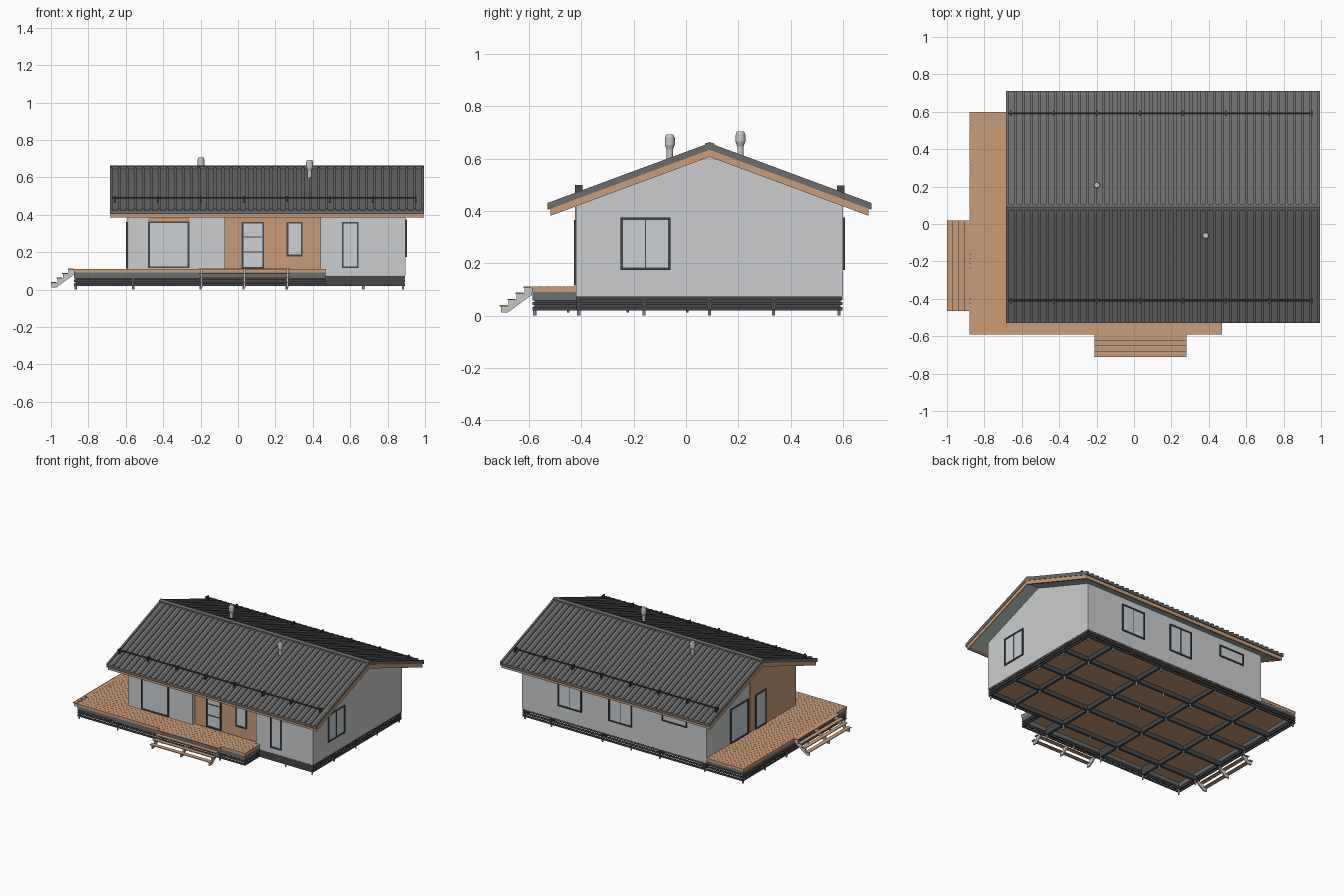
import bpy, bmesh, math
from mathutils import Matrix, Vector

if "Cube" in bpy.data.objects:
    bpy.data.objects.remove(bpy.data.objects["Cube"])


def mat(name, r, g, b):
    m = bpy.data.materials.new(name)
    m.diffuse_color = (r, g, b, 1)
    m.use_nodes = True
    m.node_tree.nodes["Principled BSDF"].inputs["Base Color"].default_value = m.diffuse_color
    return m


WALL = mat("wall_light_grey", .60, .61, .62)
WOOD = mat("warm_wood", .60, .335, .185)
ROOF = mat("roof_grey", .15, .15, .15)
DARK = mat("dark_frame", .06, .063, .066)
SLATE = mat("slate_skirt", .15, .16, .155)
SOFFIT = mat("soffit_pale_green", .51, .60, .54)
GLASS = mat("glass_pale", .60, .64, .67)
STEEL = mat("galvanised_steel", .58, .58, .58)


class Part:
    """Collects simple solids into one named object."""

    def __init__(self, name, material):
        self.name, self.material, self.bm = name, material, bmesh.new()

    def box(self, x0, x1, y0, y1, z0, z1):
        size = Matrix.Diagonal((x1 - x0, y1 - y0, z1 - z0, 1))
        mid = Matrix.Translation(((x0 + x1) / 2, (y0 + y1) / 2, (z0 + z1) / 2))
        bmesh.ops.create_cube(self.bm, size=1, matrix=mid @ size)

    def prism(self, pts, a, b, axis="x"):
        """Profile of (u, z) points extruded along x (u = y) or along y (u = x)."""
        def place(t):
            return [self.bm.verts.new((t, u, z) if axis == "x" else (u, t, z)) for u, z in pts]
        lo, hi = place(a), place(b)
        n = len(pts)
        self.bm.faces.new(lo)
        self.bm.faces.new(hi[::-1])
        for i in range(n):
            j = (i + 1) % n
            self.bm.faces.new((lo[j], lo[i], hi[i], hi[j]))

    def rod(self, start, end, r0, r1=None, sides=12):
        a, b = Vector(start), Vector(end)
        rot = (b - a).to_track_quat("Z", "Y").to_matrix().to_4x4()
        bmesh.ops.create_cone(self.bm, cap_ends=True, segments=sides, radius1=r0,
                              radius2=r0 if r1 is None else r1, depth=(b - a).length,
                              matrix=Matrix.Translation((a + b) / 2) @ rot)

    def done(self, smooth=False):
        bmesh.ops.recalc_face_normals(self.bm, faces=self.bm.faces)
        me = bpy.data.meshes.new(self.name)
        self.bm.to_mesh(me)
        self.bm.free()
        me.materials.append(self.material)
        ob = bpy.data.objects.new(self.name, me)
        bpy.context.collection.objects.link(ob)
        if smooth:
            bpy.context.view_layer.objects.active = ob
            ob.select_set(True)
            bpy.ops.object.shade_smooth_by_angle(angle=math.radians(40))
            ob.select_set(False)


RIDGE, SLOPE = .09, .37


def under(y, top=.612):
    return top - SLOPE * abs(y - RIDGE)


def chevron(half, top, thick):
    """Gable-shaped band with vertical thickness."""
    d = SLOPE * half
    return [(RIDGE - half, top - d), (RIDGE, top), (RIDGE + half, top - d),
            (RIDGE + half, top - d - thick), (RIDGE, top - thick), (RIDGE - half, top - d - thick)]


# Walls: gabled body plus two front blocks either side of the shallow entrance recess
p = Part("house_walls", WALL)
p.prism([(-.385, .075), (.6, .075), (.6, under(.6)), (RIDGE, under(RIDGE)), (-.385, under(-.385))], -.585, .895)
for x0, x1 in ((-.585, -.07), (.44, .895)):
    p.prism([(-.42, .075), (-.38, .075), (-.38, under(-.38)), (-.42, under(-.42))], x0, x1)
p.done()

# Wood cladding: recess, strip over the terrace door, left gable
p = Part("wood_cladding", WOOD)
p.box(-.07, .44, -.39, -.38, .08, .43)
p.box(-.48, -.26, -.424, -.415, .365, .415)
p.prism([(-.42, .09), (.11, .09), (.11, under(.11)), (RIDGE, under(RIDGE)), (-.42, under(-.42))], -.59, -.58)
p.done()

# Windows and doors
frames, panes = Part("window_frames", DARK), Part("window_glass", GLASS)


def window(side, pos, a0, a1, z0, z1, uprights=(), rails=()):
    """side: unit outward direction along x or y; pos: wall plane."""
    axis, sign = side

    def put(part, u0, u1, w0, w1, depth):
        lo, hi = sorted((pos - sign * .004, pos + sign * depth))
        if axis == "y":
            part.box(u0, u1, lo, hi, w0, w1)
        else:
            part.box(lo, hi, u0, u1, w0, w1)
    t = .009
    put(panes, a0 + .002, a1 - .002, z0 + .002, z1 - .002, .003)
    for u in (a0, a1 - t):
        put(frames, u, u + t, z0, z1, .008)
    for w in (z0, z1 - t):
        put(frames, a0 + t, a1 - t, w, w + t, .008)
    for u in uprights:
        put(frames, u - .002, u + .002, z0 + t, z1 - t, .006)
    for w in rails:
        put(frames, a0 + t, a1 - t, w - .003, w + .003, .006)


FRONT, BACK, LEFT, RIGHT = ("y", -1), ("y", 1), ("x", -1), ("x", 1)
window(FRONT, -.42, -.48, -.26, .115, .365)
window(FRONT, -.39, .02, .14, .112, .362, (), (.2, .28))
window(FRONT, -.39, .26, .345, .178, .362)
window(FRONT, -.42, .555, .645, .115, .362)
window(RIGHT, .895, -.25, -.06, .175, .375, (-.155,))
window(BACK, .6, .415, .605, .175, .375, (.51,))
window(BACK, .6, .012, .198, .175, .375, (.105,))
window(BACK, .6, -.43, -.23, .29, .375)
window(LEFT, -.585, .125, .33, .112, .362)
window(LEFT, -.59, -.07, .05, .112, .362)
frames.done()
panes.done()

# Roof: soffit, wooden barge boards and eave boards, metal sheet with ribs
X0, X1 = -.685, .995
p = Part("soffit", SOFFIT)
p.prism(chevron(.60, .634, .02), X0 + .006, X1 - .006)
p.done()
p = Part("roof_edge_boards", WOOD)
for x in (X0 + .003, X1 - .015):
    p.prism(chevron(.608, .636, .029), x, x + .012)
for y in (RIDGE - .608, RIDGE + .596):
    p.box(X0 + .006, X1 - .006, y, y + .012, .384, .412)
p.done()
p = Part("metal_roof", ROOF)
p.prism(chevron(.62, .651, .017), X0, X1)
n = 40
for i in range(n):
    x = X0 + i * (X1 - X0 - .014) / (n - 1)
    p.prism(chevron(.62, .66, .012), x, x + .014)
p.prism(chevron(.018, .664, .012), X0, X1)
p.done()

# Snow guards along both eaves
p = Part("snow_guards", DARK)
for y in (-.41, .592):
    z = under(y, .676)
    p.rod((X0 + .01, y, z), (.955, y, z), .005, sides=8)
    for i in range(8):
        x = -.66 + i * .23
        p.box(x - .004, x + .004, y - .014, y + .014, z - .026, z + .008)
p.done()

# Roof vents
p = Part("roof_vents", STEEL)
for x, y, top in ((.383, -.062, .693), (-.198, .208, .705)):
    p.rod((x, y, .585), (x, y, top - .05), .012)
    p.rod((x, y, top - .058), (x, y, top - .04), .012, .019)
    p.rod((x, y, top - .04), (x, y, top - .012), .019)
    p.rod((x, y, top - .012), (x, y, top), .018, .014)
p.done(True)

# Floor and terrace deck with boards
p = Part("house_floor", WOOD)
p.box(-.585, .893, -.418, .598, .06, .078)
p.done()
p = Part("terrace_deck", WOOD)
p.box(-.878, -.58, -.588, .598, .09, .106)
p.box(-.58, .468, -.588, -.38, .09, .106)
w = .0238
for i in range(50):
    y = -.59 + i * w
    p.box(-.88, .47 if y < -.4 else -.585, y, y + w - .001, .105, .111)
p.done()

# Solid skirt boards under the deck edge
p = Part("deck_skirt", SLATE)
p.box(-.877, .467, -.587, -.579, .058, .106)
p.box(-.877, -.869, -.587, .597, .058, .106)
p.box(.459, .467, -.587, -.415, .058, .106)
p.box(-.877, -.585, .589, .597, .058, .106)
p.done()

# Horizontal slats round the base, and floor beams
p = Part("base_slats", DARK)
ring = [(-.873, -.583), (.463, -.583), (.463, -.415), (.89, -.415), (.89, .595), (-.873, .595)]
for (xa, ya), (xb, yb) in zip(ring, ring[1:] + ring[:1]):
    for z in (.02, .04, .06):
        p.box(min(xa, xb) - .004, max(xa, xb) + .004, min(ya, yb) - .004, max(ya, yb) + .004, z, z + .013)
p.done()
beam_x, beam_y = (-.56, -.2, .26, .67), (-.41, -.16, .09, .335)
p = Part("floor_beams", DARK)
for y in beam_y:
    p.box(-.87, .89, y - .009, y + .009, .03, .062)
for x in beam_x:
    p.box(x - .009, x + .009, -.58 if x < .4 else -.41, .59, .03, .062)
for x in (-.56, -.2, .26):
    p.box(x - .008, x + .008, -.58, -.4, .06, .092)
p.done()

# Ground piles
p = Part("ground_piles", STEEL)
for x in (-.868,) + beam_x + (.03, .882):
    for y in (-.578,) + beam_y + (.585,):
        if not (x > .4 and y < -.5):
            p.rod((x, y, 0), (x, y, .035), .006, sides=8)
p.done()

# Stairs: sawtooth stringers and four treads, front and left
stringers, treads = Part("stair_stringers", STEEL), Part("stair_treads", WOOD)


def stairs(outer, a0, a1, axis):
    run, z0, rise = .03, .036, .0235
    saw = [(outer + .004, .012)]
    for i in range(4):
        z = z0 + i * rise
        saw += [(outer + .004 + i * run, z), (outer + .004 + (i + 1) * run, z)]
    saw += [(outer + .124, .08), (outer + .03, .012)]
    for a in (a0 + .01, (a0 + a1) / 2 - .005, a1 - .02):
        stringers.prism(saw, a, a + .01, axis)
    for i in range(4):
        u, z = outer + i * run, z0 + i * rise
        if axis == "x":
            treads.box(a0, a1, u, u + run, z, z + .005)
        else:
            treads.box(u, u + run, a0, a1, z, z + .005)


stairs(-.712, -.21, .28, "x")
stairs(-1.0, -.465, .02, "y")
stringers.done()
treads.done()
